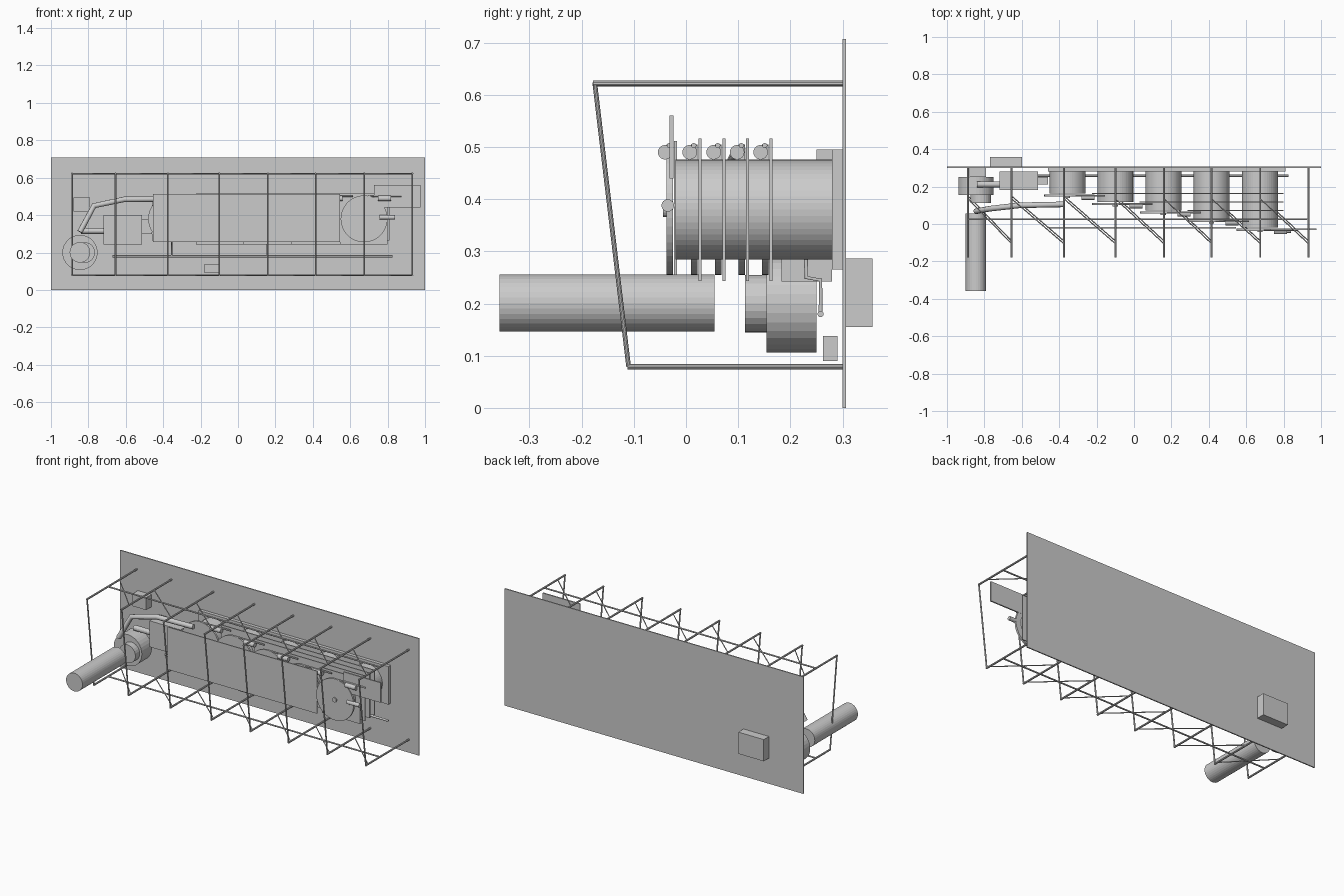
import bpy, bmesh
from mathutils import Vector

if "Cube" in bpy.data.objects:
    bpy.data.objects.remove(bpy.data.objects["Cube"])


def add_mesh(name, bm):
    me = bpy.data.meshes.new(name)
    bm.to_mesh(me)
    bm.free()
    ob = bpy.data.objects.new(name, me)
    bpy.context.collection.objects.link(ob)
    return ob


def box(name, x0, x1, y0, y1, z0, z1):
    bm = bmesh.new()
    bmesh.ops.create_cube(bm, size=1)
    for v in bm.verts:
        v.co = ((x0 + x1) / 2 + v.co.x * (x1 - x0),
                (y0 + y1) / 2 + v.co.y * (y1 - y0),
                (z0 + z1) / 2 + v.co.z * (z1 - z0))
    return add_mesh(name, bm)


def tube(name, a, b, r, sides=12):
    """Capped cylinder from point a to point b."""
    a, b = Vector(a), Vector(b)
    d = b - a
    bm = bmesh.new()
    bmesh.ops.create_cone(bm, cap_ends=True, segments=sides, radius1=r, radius2=r, depth=d.length)
    rot = d.to_track_quat('Z', 'Y')
    for v in bm.verts:
        v.co = rot @ v.co + (a + b) / 2
    return add_mesh(name, bm)


def pipe(name, pts, r):
    """Bent pipe along a polyline."""
    cu = bpy.data.curves.new(name, 'CURVE')
    cu.dimensions = '3D'
    cu.bevel_depth = r
    cu.bevel_resolution = 3
    cu.use_fill_caps = True
    sp = cu.splines.new('POLY')
    sp.points.add(len(pts) - 1)
    for p, c in zip(sp.points, pts):
        p.co = (*c, 1)
    ob = bpy.data.objects.new(name, cu)
    bpy.context.collection.objects.link(ob)
    return ob


# Wall panel with control box behind and mounting board in front
box("wall_panel", -1, 1, 0.3, 0.307, 0, 0.707)
box("rear_control_box", -0.77, -0.6, 0.305, 0.357, 0.155, 0.286)
box("mounting_board", -0.46, 0.81, 0.28, 0.301, 0.265, 0.495)
box("small_junction_box", -0.18, -0.1, 0.263, 0.29, 0.09, 0.138)

# Five drums of growing depth, each with flange disc, layer panel and small motor
drum_x = [-0.355, -0.1, 0.157, 0.415, 0.674]
panel_y = [0.163, 0.118, 0.073, 0.027, -0.02]
for i, (x, y) in enumerate(zip(drum_x, panel_y), 1):
    tube(f"drum_{i}", (x, y, 0.38), (x, 0.281, 0.38), 0.096, 48)
    tube(f"flange_disc_{i}", (x, y - 0.005, 0.38), (x, y - 0.017, 0.38), 0.125, 48)
    tube(f"disc_hub_{i}", (x, y - 0.017, 0.38), (x, y - 0.024, 0.38), 0.014, 16)
    if i < 5:
        box(f"layer_panel_{i}", x + 0.13, 0.8, y - 0.003, y + 0.003, 0.243, 0.516)
    tube(f"motor_{i}", (x + 0.075, y - 0.02, 0.49), (x + 0.145, y - 0.02, 0.49), 0.014, 16)
    tube(f"motor_shaft_{i}", (x + 0.02, y - 0.012, 0.503), (x + 0.2, y - 0.012, 0.503), 0.005, 8)
    # Drain drop down to the drain line
    pipe(f"drain_drop_{i}", [(x, 0.23, 0.29), (x, 0.23, 0.25), (x, 0.258, 0.245), (x, 0.258, 0.18)], 0.004)
box("front_layer_panel", -0.455, 0.545, -0.023, -0.017, 0.255, 0.512)
tube("drain_line", (-0.67, 0.258, 0.18), (0.825, 0.258, 0.18), 0.006, 12)

# Square sensor plate and side probe at the right end
box("sensor_plate", 0.727, 0.975, -0.032, -0.024, 0.44, 0.56)
tube("side_probe", (0.757, -0.035, 0.388), (0.84, -0.035, 0.388), 0.012, 16)

# Blower with long exhaust pipe, filter box and ducts
tube("exhaust_pipe", (-0.845, -0.357, 0.201), (-0.845, 0.055, 0.201), 0.055, 32)
tube("blower_drum", (-0.845, 0.154, 0.2), (-0.845, 0.25, 0.2), 0.094, 32)
tube("blower_inlet", (-0.82, 0.113, 0.2), (-0.82, 0.16, 0.2), 0.055, 24)
box("blower_bracket", -0.88, -0.79, 0.25, 0.3, 0.42, 0.495)
box("filter_box", -0.72, -0.512, 0.183, 0.28, 0.242, 0.4)
tube("blower_duct", (-0.84, 0.212, 0.315), (-0.58, 0.212, 0.315), 0.016, 16)
box("filter_outlet", -0.53, -0.46, 0.21, 0.25, 0.3, 0.38)
pipe("supply_pipe", [(-0.845, 0.068, 0.31), (-0.77, 0.082, 0.45),
                     (-0.61, 0.1, 0.484), (-0.37, 0.105, 0.486)], 0.015)

# Guard frame: ribs, slanted posts, long rails and diagonal braces
ribs = [-0.887, -0.655, -0.375, -0.1, 0.16, 0.415, 0.675, 0.932]
for i, x in enumerate(ribs, 1):
    tube(f"rib_top_{i}", (x, 0.302, 0.622), (x, -0.178, 0.622), 0.0055, 10)
    tube(f"rib_bottom_{i}", (x, 0.302, 0.079), (x, -0.112, 0.079), 0.0055, 10)
    tube(f"rib_post_{i}", (x, -0.175, 0.624), (x, -0.11, 0.079), 0.0045, 10)
for level, z in (("top", 0.622), ("bottom", 0.079)):
    tube(f"long_rail_{level}", (ribs[0], 0.025, z), (ribs[-1], 0.025, z), 0.0045, 10)
    dy = 0.0 if level == "top" else 0.015
    for i, (a, b) in enumerate(zip(ribs, ribs[1:]), 1):
        tube(f"brace_{level}_{i}", (a, 0.135 + dy, z), (b, -0.105 + dy, z), 0.003, 8)
